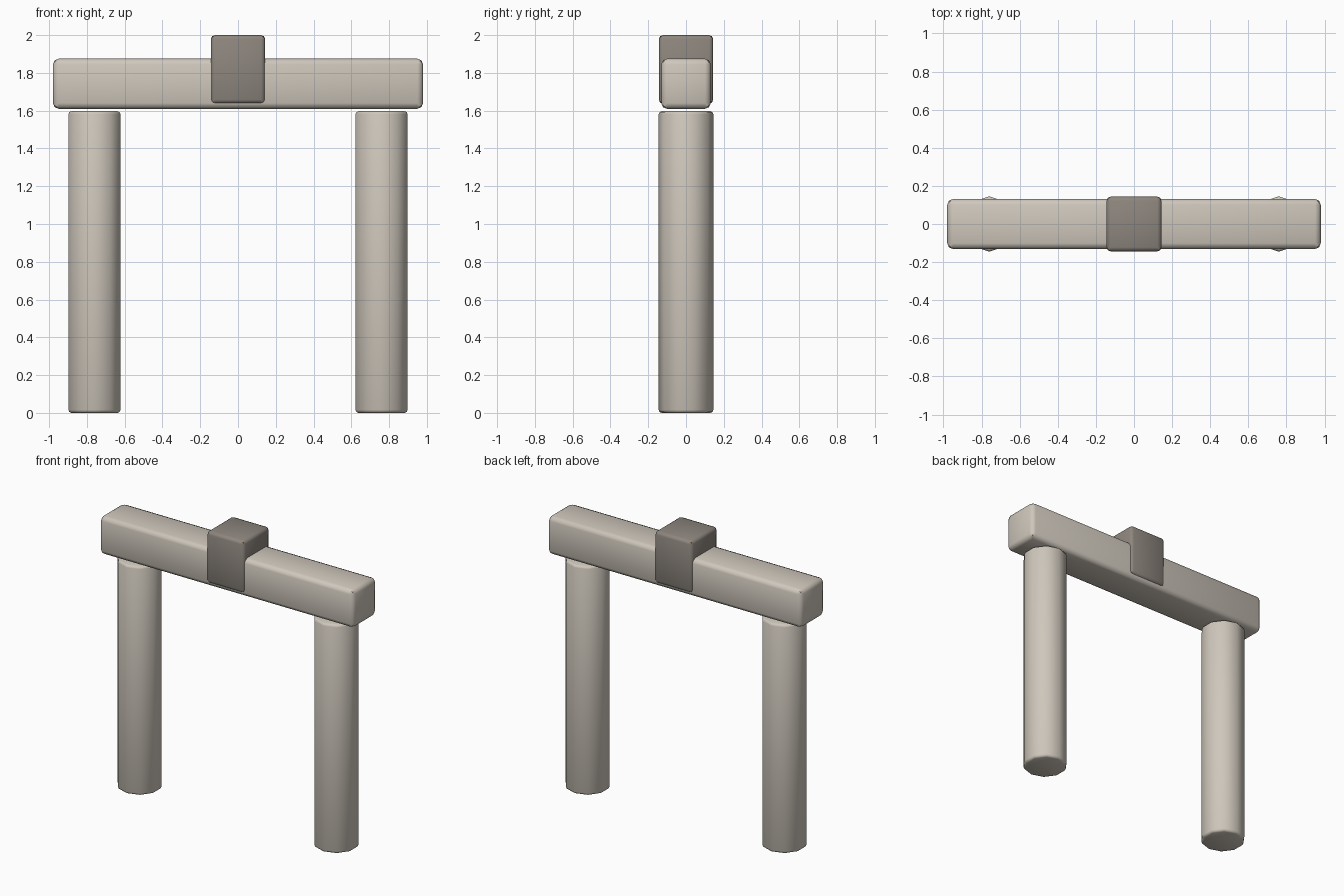
import bpy, bmesh, math
from mathutils import Matrix

if "Cube" in bpy.data.objects:
    bpy.data.objects.remove(bpy.data.objects["Cube"])


def material(name, color):
    m = bpy.data.materials.new(name)
    m.diffuse_color = (*color, 1)
    m.use_nodes = True
    m.node_tree.nodes["Principled BSDF"].inputs["Base Color"].default_value = m.diffuse_color
    return m


LIGHT = material("light_stone", (0.62, 0.57, 0.50))
DARK = material("dark_stone", (0.27, 0.24, 0.21))


def finish(name, bm, bevel, mat):
    # soften only the hard edges, then shade smooth
    edges = [e for e in bm.edges if e.calc_face_angle(0) > math.radians(60)]
    bmesh.ops.bevel(bm, geom=edges, offset=bevel, segments=2, profile=0.5,
                    affect='EDGES', clamp_overlap=True)
    mesh = bpy.data.meshes.new(name)
    bm.to_mesh(mesh)
    bm.free()
    obj = bpy.data.objects.new(name, mesh)
    bpy.context.collection.objects.link(obj)
    mesh.materials.append(mat)
    bpy.ops.object.select_all(action='DESELECT')
    obj.select_set(True)
    bpy.context.view_layer.objects.active = obj
    bpy.ops.object.shade_smooth_by_angle(angle=math.radians(46))
    return obj


def block(name, size, z0, z1, bevel, mat):
    bm = bmesh.new()
    bmesh.ops.create_cube(bm, size=1, matrix=Matrix.Translation((0, 0, (z0 + z1) / 2))
                          @ Matrix.Diagonal((size[0], size[1], z1 - z0, 1)))
    return finish(name, bm, bevel, mat)


def column(name, x, radius, height):
    # ten-sided shaft with corners pointing to front and back
    bm = bmesh.new()
    ring = [bm.verts.new((x + radius * math.sin(i * math.tau / 10),
                          -radius * math.cos(i * math.tau / 10), 0)) for i in range(10)]
    base = bm.faces.new(ring)
    top = bmesh.ops.extrude_face_region(bm, geom=[base], use_keep_orig=True)
    bmesh.ops.translate(bm, vec=(0, 0, height),
                        verts=[v for v in top["geom"] if isinstance(v, bmesh.types.BMVert)])
    bmesh.ops.recalc_face_normals(bm, faces=bm.faces)
    return finish(name, bm, 0.016, LIGHT)


# Pair of columns
for side, x in (("left", -0.76), ("right", 0.76)):
    column(side + "_column", x, 0.145, 1.597)

# Lintel and the darker block at its middle
block("lintel_beam", (1.96, 0.262), 1.61, 1.875, 0.03, LIGHT)
block("keystone", (0.288, 0.288), 1.637, 2.0, 0.022, DARK)
